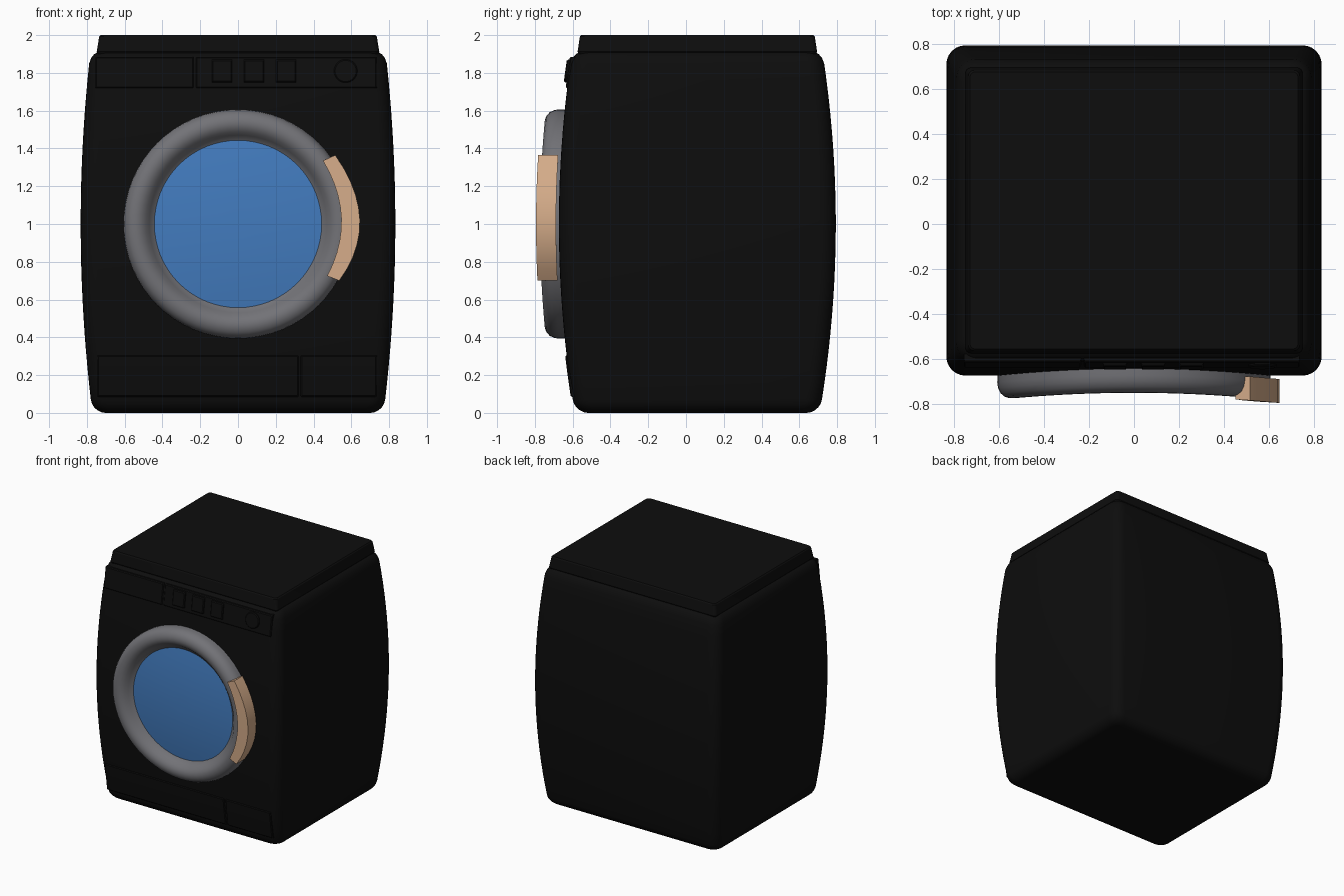
import bpy, bmesh, math

cube = bpy.data.objects.get("Cube")
if cube:
    bpy.data.objects.remove(cube, do_unlink=True)

CY = 0.06       # body centre in y
DOOR_Z = 1.0    # door centre height


def material(name, rgb):
    m = bpy.data.materials.new(name)
    m.use_nodes = True
    color = (*rgb, 1.0)
    m.diffuse_color = color
    m.node_tree.nodes["Principled BSDF"].inputs["Base Color"].default_value = color
    return m


BLACK = material("black enamel", (0.004, 0.004, 0.004))
GREY = material("grey plastic", (0.17, 0.17, 0.185))
BLUE = material("blue glass", (0.055, 0.2, 0.52))
TAN = material("tan handle", (0.66, 0.41, 0.25))


def bulge(z):
    return 1 - ((z - 1) / 0.94) ** 2


def half_x(z):
    return 0.778 + 0.055 * bulge(z)


def half_y(z):
    return 0.658 + 0.075 * bulge(z)


def on_front(x, z, out):
    """Point standing out from the bulging front wall."""
    return (x, CY - half_y(z) - out, z)


def loft(name, rings, mat, caps=True, closed=False, angle=40):
    """Skin a list of equal-length closed rings."""
    bm = bmesh.new()
    vs = [[bm.verts.new(p) for p in ring] for ring in rings]
    n = len(vs[0])
    pairs = list(zip(vs, vs[1:])) + ([(vs[-1], vs[0])] if closed else [])
    for a, b in pairs:
        for i in range(n):
            j = (i + 1) % n
            bm.faces.new((a[i], a[j], b[j], b[i]))
    if caps and not closed:
        bm.faces.new(vs[0][::-1])
        bm.faces.new(vs[-1])
    bmesh.ops.recalc_face_normals(bm, faces=bm.faces)
    me = bpy.data.meshes.new(name)
    bm.to_mesh(me)
    bm.free()
    ob = bpy.data.objects.new(name, me)
    bpy.context.collection.objects.link(ob)
    me.materials.append(mat)
    bpy.ops.object.select_all(action='DESELECT')
    ob.select_set(True)
    bpy.context.view_layer.objects.active = ob
    bpy.ops.object.shade_smooth_by_angle(angle=math.radians(angle))
    return ob


def rounded_rect(hx, hy, r, z, steps=6):
    pts = []
    for k, (sx, sy) in enumerate([(1, 1), (-1, 1), (-1, -1), (1, -1)]):
        for i in range(steps + 1):
            a = math.pi / 2 * (k + i / steps)
            pts.append((sx * (hx - r) + r * math.cos(a),
                        CY + sy * (hy - r) + r * math.sin(a), z))
    return pts


# Bulging cabinet with rounded foot and shoulder
levels = []
for i in range(6):
    a = math.pi / 2 * i / 5
    levels.append((0.07 * (1 - math.cos(a)), 0.07 * (1 - math.sin(a))))
levels += [(0.07 + 1.78 * i / 20, 0) for i in range(1, 21)]
levels += [(1.88, 0.008), (1.9, 0.022), (1.91, 0.04)]
loft("cabinet", [rounded_rect(half_x(z) - d, half_y(z) - d, 0.085 - d / 2, z)
                 for z, d in levels], BLACK)

# Lid
loft("lid", [rounded_rect(hx, hy, 0.025, z) for hx, hy, z in
             [(0.742, 0.628, 1.9), (0.748, 0.634, 1.912),
              (0.735, 0.622, 1.992), (0.728, 0.615, 2.0)]], BLACK, angle=30)


def front_plate(name, x0, x1, z0, z1, out, edge=0.006):
    """Chamfered plate that follows the front wall."""
    def section(z, o, e):
        return [on_front(x0, z, -0.03), on_front(x0, z, o - edge),
                on_front(x0 + e, z, o), on_front(x1 - e, z, o),
                on_front(x1, z, o - edge), on_front(x1, z, -0.03)]
    n = 6
    rings = [section(z0, out - edge, edge)]
    rings += [section(z0 + edge + (z1 - z0 - 2 * edge) * i / n, out, edge)
              for i in range(n + 1)]
    rings.append(section(z1, out - edge, edge))
    return loft(name, rings, BLACK, angle=25)


# Control strip, detergent drawer and lower panels
front_plate("detergent_drawer", -0.755, -0.235, 1.72, 1.885, 0.008)
front_plate("control_panel", -0.222, 0.735, 1.72, 1.885, 0.008)
front_plate("kick_panel", -0.745, 0.32, 0.085, 0.305, 0.008)
front_plate("filter_cover", 0.332, 0.735, 0.085, 0.305, 0.008)

# Push buttons
for i in range(3):
    x = -0.085 + 0.17 * i
    front_plate(f"button_{i + 1}", x - 0.053, x + 0.053, 1.75, 1.87, 0.022)


def door_ring(r, out, n=64, cx=0.0, cz=DOOR_Z):
    return [on_front(cx + r * math.cos(2 * math.pi * i / n),
                     cz + r * math.sin(2 * math.pi * i / n), out) for i in range(n)]


# Programme dial
loft("dial", [door_ring(r, o, 32, 0.57, 1.81) for r, o in
              [(0.062, -0.02), (0.062, 0.014), (0.056, 0.02)]], BLACK)

# Door frame: rounded outer lip sloping in to the glass
frame = [(0.605, -0.03), (0.607, 0.03), (0.603, 0.055), (0.592, 0.078),
         (0.574, 0.093), (0.552, 0.1), (0.53, 0.1), (0.508, 0.092),
         (0.488, 0.077), (0.47, 0.055), (0.455, 0.035), (0.44, 0.025), (0.44, -0.03)]
loft("door_frame", [door_ring(r, o) for r, o in frame], GREY, closed=True, angle=50)

# Slightly domed door glass
loft("door_glass", [door_ring(0.443 * (1 - t / 8), 0.027 + 0.015 * (1 - (1 - t / 8) ** 2))
                    for t in range(8)], BLUE)


def bezier(p, q, r, t):
    return [(1 - t) ** 2 * a + 2 * t * (1 - t) * b + t * t * c
            for a, b, c in zip(p, q, r)]


# Curved door handle
sections = []
for i in range(11):
    t = i / 10
    inner = bezier((0.45, 1.335), (0.633, 1.03), (0.472, 0.725), t)
    outer = bezier((0.515, 1.365), (0.765, 1.01), (0.536, 0.7), t)
    sections.append([on_front(*inner, 0.015), on_front(*inner, 0.115),
                     on_front(*outer, 0.121), on_front(*outer, 0.015)])
loft("door_handle", sections, TAN, angle=30)
